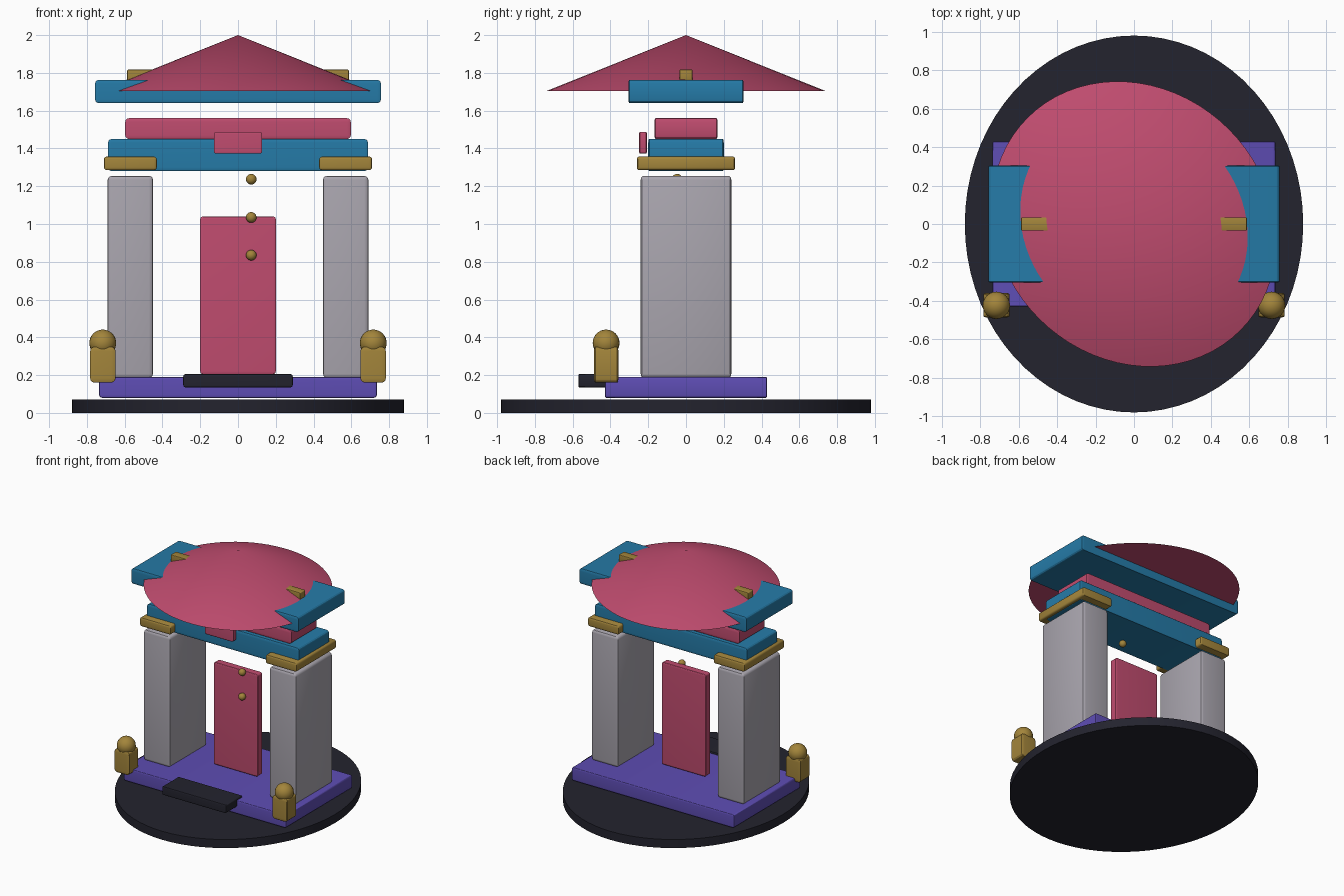
import bpy, bmesh, math
from mathutils import Matrix, Vector

if "Cube" in bpy.data.objects:
    bpy.data.objects.remove(bpy.data.objects["Cube"])


def material(name, rgb):
    m = bpy.data.materials.new(name)
    lin = [((c / 255 + 0.055) / 1.055) ** 2.4 for c in rgb]
    m.diffuse_color = (*lin, 1)
    m.use_nodes = True
    m.node_tree.nodes["Principled BSDF"].inputs["Base Color"].default_value = m.diffuse_color
    return m


RED = material("rose red", (192, 76, 111))
BLUE = material("temple blue", (37, 123, 168))
GOLD = material("old gold", (163, 133, 59))
GREY = material("stone grey", (170, 166, 175))
PURPLE = material("violet", (94, 77, 180))
BLACK = material("near black", (35, 35, 46))


def finish(name, bm, mat):
    bmesh.ops.recalc_face_normals(bm, faces=bm.faces)
    me = bpy.data.meshes.new(name)
    bm.to_mesh(me)
    bm.free()
    me.materials.append(mat)
    ob = bpy.data.objects.new(name, me)
    bpy.context.collection.objects.link(ob)
    bpy.ops.object.select_all(action='DESELECT')
    ob.select_set(True)
    bpy.context.view_layer.objects.active = ob
    bpy.ops.object.shade_smooth_by_angle(angle=math.radians(30))
    return ob


def box(name, x, y, z, mat, bevel=(0.02, 0.006, 0.02)):
    """Box from (min, max) ranges with a separate edge rounding per axis."""
    lo, hi = Vector((x[0], y[0], z[0])), Vector((x[1], y[1], z[1]))
    bm = bmesh.new()
    bmesh.ops.create_cube(bm, size=1)
    bmesh.ops.scale(bm, verts=bm.verts, vec=[(hi[i] - lo[i]) / bevel[i] for i in range(3)])
    bmesh.ops.bevel(bm, geom=bm.edges[:], offset=1, segments=3, profile=0.5, affect='EDGES')
    bmesh.ops.scale(bm, verts=bm.verts, vec=bevel)
    bmesh.ops.translate(bm, verts=bm.verts, vec=(lo + hi) / 2)
    return finish(name, bm, mat)


def ball(name, centre, r, mat):
    bm = bmesh.new()
    bmesh.ops.create_uvsphere(bm, u_segments=24, v_segments=16, radius=r,
                              matrix=Matrix.Translation(centre))
    return finish(name, bm, mat)


def cone(name, r1, r2, z0, z1, scale, turn, mat):
    bm = bmesh.new()
    bmesh.ops.create_cone(bm, cap_ends=True, segments=72, radius1=r1, radius2=r2, depth=z1 - z0)
    bmesh.ops.scale(bm, verts=bm.verts, vec=(*scale, 1))
    bmesh.ops.rotate(bm, verts=bm.verts, matrix=Matrix.Rotation(turn, 3, 'Z'))
    bmesh.ops.translate(bm, verts=bm.verts, vec=(0, 0, (z0 + z1) / 2))
    bmesh.ops.remove_doubles(bm, verts=bm.verts, dist=1e-5)
    return finish(name, bm, mat)


# Ground disc, plinth and front step
cone("ground_disc", 1, 1, 0, 0.07, (0.88, 0.98), 0, BLACK)
box("plinth", (-0.735, 0.735), (-0.43, 0.43), (0.08, 0.19), PURPLE, (0.015, 0.006, 0.015))
box("front_step", (-0.29, 0.29), (-0.57, -0.36), (0.135, 0.205), BLACK, (0.012, 0.005, 0.012))

# Pillars, capitals and guardian posts on both sides
for side, s in (("left", -1), ("right", 1)):
    def span(a, b):
        return tuple(sorted((s * a, s * b)))
    box(side + "_pillar", span(0.45, 0.69), (-0.24, 0.24), (0.185, 1.255), GREY, (0.022, 0.016, 0.022))
    box(side + "_capital", span(0.43, 0.71), (-0.26, 0.26), (1.285, 1.357), GOLD, (0.015, 0.01, 0.015))
    box(side + "_guardian_post", span(0.648, 0.783), (-0.487, -0.358), (0.16, 0.35), GOLD, (0.024, 0.008, 0.024))
    ball(side + "_guardian_head", (s * 0.716, -0.423, 0.37), 0.071, GOLD)

# Door and its studs
box("door", (-0.2, 0.2), (-0.032, 0.032), (0.205, 1.04), RED, (0.015, 0.005, 0.015))
for i, z in enumerate((0.835, 1.035, 1.237)):
    ball(f"door_stud_{i + 1}", (0.07, -0.047, z), 0.028, GOLD)

# Stacked lintels and plaque
box("lintel", (-0.688, 0.688), (-0.2, 0.2), (1.28, 1.45), BLUE)
box("frieze", (-0.597, 0.597), (-0.167, 0.167), (1.45, 1.56), RED)
box("plaque", (-0.128, 0.128), (-0.248, -0.207), (1.372, 1.488), RED, (0.013, 0.004, 0.013))

# Roof beam, ridge bar and the slightly oval roof cone
box("roof_beam", (-0.757, 0.757), (-0.305, 0.305), (1.64, 1.763), BLUE)
box("ridge_bar", (-0.587, 0.587), (-0.035, 0.035), (1.76, 1.817), GOLD, (0.006, 0.004, 0.006))
cone("roof_cone", 1, 0, 1.703, 2.0, (0.783, 0.698), -math.pi / 4, RED)
